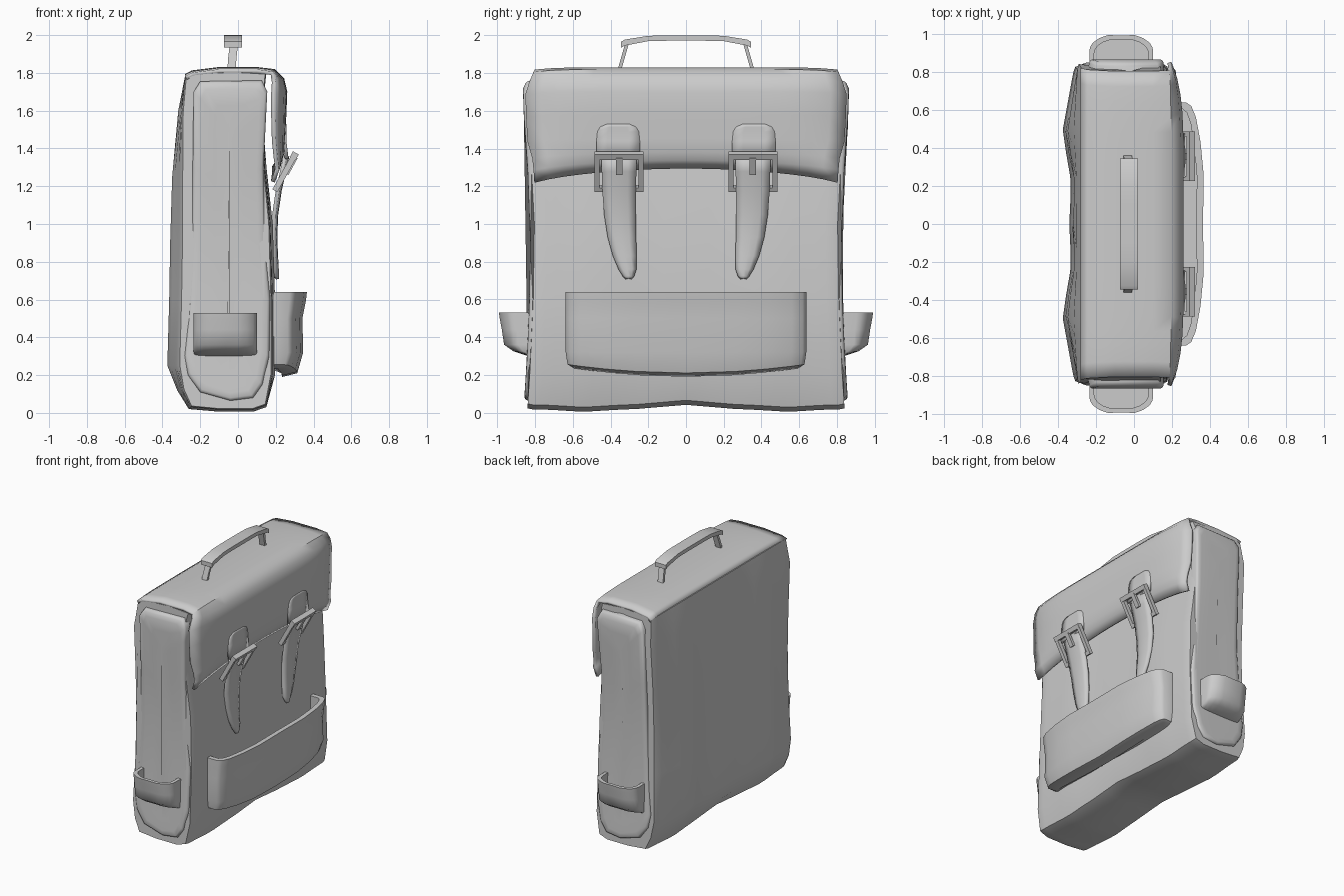
import bpy, bmesh, math
from mathutils import Matrix, Vector

if "Cube" in bpy.data.objects:
    bpy.data.objects.remove(bpy.data.objects["Cube"])

mat = bpy.data.materials.new("plain grey")
mat.diffuse_color = (0.6, 0.6, 0.6, 1)
mat.use_nodes = True
mat.node_tree.nodes["Principled BSDF"].inputs["Base Color"].default_value = mat.diffuse_color


def lerp(table, v):
    """Piecewise linear lookup in a list of (key, value)."""
    if v <= table[0][0]:
        return table[0][1]
    for (a, p), (b, q) in zip(table, table[1:]):
        if v <= b:
            return p + (q - p) * (v - a) / (b - a)
    return table[-1][1]


def finish(name, bm, angle=40, solid=0):
    bmesh.ops.recalc_face_normals(bm, faces=bm.faces)
    me = bpy.data.meshes.new(name)
    bm.to_mesh(me)
    bm.free()
    ob = bpy.data.objects.new(name, me)
    bpy.context.collection.objects.link(ob)
    me.materials.append(mat)
    if solid:
        m = ob.modifiers.new("thickness", 'SOLIDIFY')
        m.thickness, m.offset = solid, 0
    bpy.ops.object.select_all(action='DESELECT')
    ob.select_set(True)
    bpy.context.view_layer.objects.active = ob
    bpy.ops.object.shade_smooth_by_angle(angle=math.radians(angle))
    return ob


def loft(name, rings, closed=True, caps=True, angle=40, solid=0):
    bm = bmesh.new()
    vs = [[bm.verts.new(p) for p in r] for r in rings]
    n = len(rings[0])
    for a, b in zip(vs, vs[1:]):
        for i in range(n if closed else n - 1):
            j = (i + 1) % n
            bm.faces.new((a[i], a[j], b[j], b[i]))
    if caps:
        bm.faces.new(vs[0])
        bm.faces.new(vs[-1])
    return finish(name, bm, angle, solid)


def boxes(name, parts, frame=Matrix()):
    """Several (centre, size) boxes as one object."""
    bm = bmesh.new()
    for c, s in parts:
        bmesh.ops.create_cube(bm, size=1, matrix=frame @ Matrix.Translation(c) @ Matrix.Diagonal((*s, 1)))
    return finish(name, bm, 30)


# half width of the bag by height, and back bulge by distance from the middle
WIDTH = [(0.0, .85), (.3, .83), (.6, .818), (1, .812), (1.3, .828), (1.5, .845), (1.72, .852), (1.83, .80)]
BULGE = [(0, .5), (.12, .4), (.25, .4), (.5, 1.1), (.7, .5), (.84, .1)]

# body: closed profile (x, z, bulge amount), swept across the width
PROFILE = [(-.25, 1.80, 0), (-.28, 1.785, 0), (-.295, 1.6, -.02), (-.295, 1.25, -.05), (-.295, .9, -.06),
           (-.30, .6, -.06), (-.31, .25, -.06), (-.29, .12, -.03), (-.25, .03, -.01), (-.1, .016, 0),
           (.08, .016, 0), (.15, .04, 0), (.18, .2, .015), (.18, .6, .015), (.168, 1.0, .015),
           (.14, 1.3, .01), (.13, 1.5, .005), (.14, 1.7, 0), (.15, 1.80, 0), (-.02, 1.81, 0)]
stations = [-1, -.97, -.92, -.85, -.7, -.6, -.45, -.3, -.15, 0]
stations += [-t for t in reversed(stations[:-1])]
rings = []
for t in stations:
    shrink = {1: .03, .97: .005}.get(abs(t), 0)
    ring = []
    for x, z, b in PROFILE:
        y = t * WIDTH[0][1]
        dip = .025 * max(0, 1 - abs(y) / .3) - .012 * max(0, 1 - abs(abs(y) - .55) / .2) if z < .05 else 0
        x2 = x + b * lerp(BULGE, abs(y))
        ring.append((x2 + (-.06 - x2) * shrink, t * (lerp(WIDTH, z) - .008), z + dip + (.9 - z) * shrink * .25))
    rings.append(ring)
loft("body", rings, angle=50)

# flap: folded sheet from the back edge over the top and front; ends curl in, lower edge arches
FLAP = [(-.275, 1.785), (-.24, 1.803), (-.1, 1.820), (.1, 1.820), (.19, 1.81), (.235, 1.765), (.25, 1.70),
        (.245, 1.58), (.24, 1.45), (.235, 1.36), (.22, 1.30), (.19, 1.235)]
CURL = [(1.28, .005), (1.36, .035), (1.45, .05), (1.6, .06), (1.72, .065), (1.80, .03), (1.815, 0)]
rings = []
for i in range(-10, 11):
    t = i / 10
    ring = []
    for k, (x, z) in enumerate(FLAP):
        w = lerp(WIDTH, z) - (.02 if k > 8 else .003)
        if k > 3:
            x -= lerp(CURL, z) * t ** 6
        if k > 8:
            z += .065 * (1 - t * t) * (k - 8) / 3
        ring.append((x, t * w, z - .012 * t ** 8))
    rings.append(ring)
loft("flap", rings, closed=False, caps=False, solid=.022)

# side panels: rounded outline with a soft padded edge
PANEL = [(-.20, 1.755), (-.235, 1.70), (-.24, 1.3), (-.245, .9), (-.265, .5), (-.285, .3), (-.265, .2),
         (-.2, .11), (-.04, .065), (.08, .08), (.13, .15), (.165, .3), (.17, .6), (.145, .9),
         (.135, 1.3), (.15, 1.6), (.155, 1.70), (.125, 1.76)]
for s, side in ((-1, "front"), (1, "rear")):
    rings = []
    for f, d in ((1, -.05), (1, -.004), (.98, .006), (.93, .012), (.8, .013), (.4, .013), (.03, .013)):
        ring = []
        for x, z in PANEL:
            x2 = -.05 + (x + .05) * f
            z2 = z + (.9 - z) * (1 - f) * .25
            ring.append((x2, s * (lerp(WIDTH, z2) + d), z2))
        rings.append(ring)
    loft(side + "_side_panel", rings, angle=60)

# open pockets: outer wall, rim, inner wall, floor
SHAPE = [(-1, 0), (-1, .55), (-.97, .68), (-.88, .8), (-.68, .92), (-.42, 1), (0, .99)]
SHAPE += [(-u, v) for u, v in reversed(SHAPE[:-1])]


def pocket(name, place, half, depth, levels, wall, arch):
    """levels: (z, width factor, depth factor), from the bottom up."""
    rings = []
    for n, (z, fw, fd) in enumerate(levels):
        drop = arch if n < 2 else 0
        rings.append([place(u * half * fw, v * depth * fd, z - drop * (1 - u * u)) for u, v in SHAPE])
    top, floor = levels[-1][0], levels[1][0] + .06
    for z in (top, floor):
        rings.append([place(u * (half - wall), v * (depth - wall), z) for u, v in SHAPE])
    loft(name, rings, angle=50)


pocket("front_pocket", lambda u, v, z: (.165 + v, u, z), .638, .200,
       [(.235, .93, .35), (.255, .985, .75), (.32, 1, .9), (.5, 1, .88), (.59, 1, .97), (.64, 1, 1)], .035, .045)
for s, side in ((-1, "front"), (1, "rear")):
    pocket(side + "_side_pocket", lambda u, v, z: (-.067 + u, s * (.80 + v), z), .168, .192,
           [(.30, .97, .2), (.325, 1, .6), (.36, 1, .86), (.44, 1, .92), (.50, 1, .98), (.53, 1, 1)], .025, .0)

# straps: tongue, stitched tab and tilted buckle on each side
TONGUE = [(.262, 1.36, .355, .092), (.245, 1.28, .355, .09), (.222, 1.18, .355, .087), (.203, 1.05, .35, .082),
          (.198, .93, .34, .073), (.202, .83, .325, .06), (.206, .76, .31, .044), (.208, .725, .305, .025),
          (.208, .712, .305, .008)]
for s, side in ((-1, "front"), (1, "rear")):
    rings = []
    for x, z, yc, h in TONGUE:
        rings.append([(x - .012 * u * u, s * yc + u * h, z) for u in (-1, -.5, 0, .5, 1)])
    loft(side + "_strap_tongue", rings, False, False, solid=.02)

    rings = []
    for z, h in ((1.345, .115), (1.44, .115), (1.49, .11), (1.515, .095), (1.53, .06)):
        rings.append([(.246 + (.012 if z < 1.4 else 0), s * .36 + u * h, z) for u in (-1, -.5, 0, .5, 1)])
    loft(side + "_strap_tab", rings, False, False, solid=.02)

    frame = Matrix.Translation((.25, s * .355, 1.275)) @ Matrix.Rotation(math.radians(29), 4, 'Y')
    boxes(side + "_buckle", [((0, 0, .1), (.035, .26, .032)), ((0, 0, -.1), (.03, .26, .026)),
                             ((0, .117, 0), (.03, .026, .2)), ((0, -.117, 0), (.03, .026, .2)),
                             ((.012, 0, .045), (.02, .035, .1))], frame)

# handle: arched flat grip on two leaning posts
GRIP = [(-.345, 1.95), (-.325, 1.962), (-.2, 1.984), (-.1, 1.986), (0, 1.986)]
GRIP += [(-y, z) for y, z in reversed(GRIP[:-1])]
rings = []
for y, z in GRIP:
    h = .016 if abs(y) > .3 else .014
    rings.append([(-.073, y, z - h), (.022, y, z - h), (.022, y, z + h), (-.073, y, z + h)])
loft("handle_grip", rings, angle=25)
for s, side in ((-1, "front"), (1, "rear")):
    rings = []
    for y, z, x in ((.355, 1.81, -.035), (.335, 1.88, -.03), (.315, 1.95, -.022)):
        rings.append([(x + a * .022, s * (y + b * .01), z) for a, b in ((-1, -1), (1, -1), (1, 1), (-1, 1))])
    loft(side + "_handle_post", rings, angle=25)
